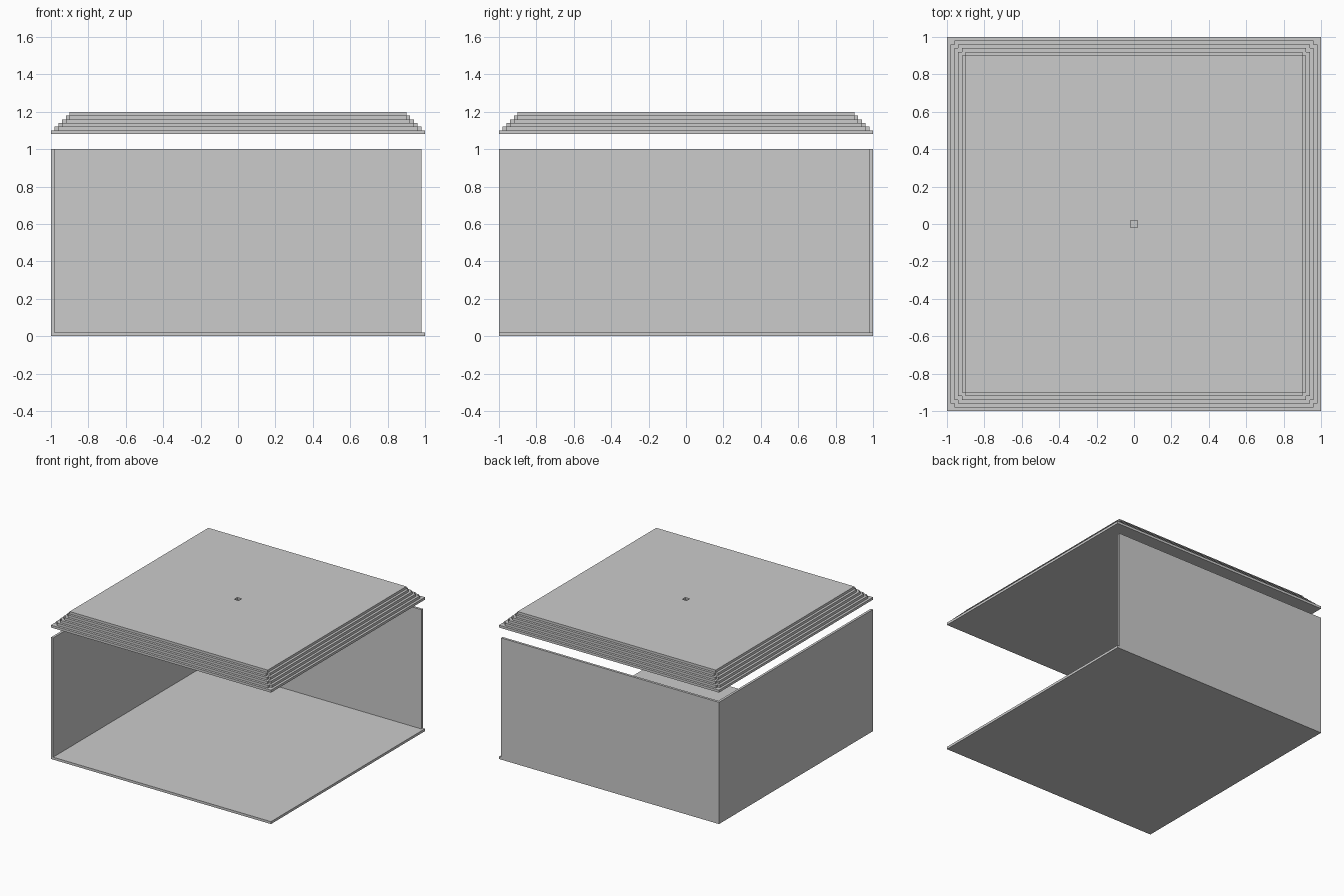
import bpy, bmesh

if "Cube" in bpy.data.objects:
    bpy.data.objects.remove(bpy.data.objects["Cube"])

T = 0.02  # board and step thickness


def mesh_object(name, bm):
    bmesh.ops.recalc_face_normals(bm, faces=bm.faces)
    me = bpy.data.meshes.new(name)
    bm.to_mesh(me)
    bm.free()
    ob = bpy.data.objects.new(name, me)
    bpy.context.collection.objects.link(ob)
    return ob


def box(name, lo, hi):
    bm = bmesh.new()
    bmesh.ops.create_cube(bm, size=1)
    for v in bm.verts:
        v.co = [h if c > 0 else l for c, l, h in zip(v.co, lo, hi)]
    return mesh_object(name, bm)


def prism(name, outline, z):
    bm = bmesh.new()
    base = bm.faces.new([bm.verts.new((x, y, z)) for x, y in outline])
    top = bmesh.ops.extrude_face_region(bm, geom=[base], use_keep_orig=True)
    for v in top["geom"]:
        if isinstance(v, bmesh.types.BMVert):
            v.co.z += T
    return mesh_object(name, bm)


# Open box: floor, left wall and back wall
box("floor", (-1, -1, 0), (1, 1, T))
box("left_wall", (-1, -1, T), (-1 + T, 1 - T, 1))
box("back_wall", (-1, 1 - T, T), (1 - T, 1, 1))

# Stepped lid: full base plate, then slabs with notched corners
box("lid_base", (-1, -1, 1.08), (1, 1, 1.1))
for k in range(1, 5):
    a = 1 - T * k
    b = a - T
    outline = []
    x, y = 1, 0
    corner = [(a, b), (b, b), (b, a)]
    for quarter in range(4):
        outline += corner
        corner = [(-py, px) for px, py in corner]
    prism(f"lid_step_{k}", outline, 1.08 + T * k)

# Top plate with a small square hole in the middle
top = box("lid_top", (-0.9, -0.9, 1.18), (0.9, 0.9, 1.2))
cutter = box("hole_cutter", (-T, -T, 1.1), (T, T, 1.3))
cutter.hide_render = True
cutter.hide_set(True)
cut = top.modifiers.new("hole", "BOOLEAN")
cut.operation = "DIFFERENCE"
cut.solver = "EXACT"
cut.object = cutter
